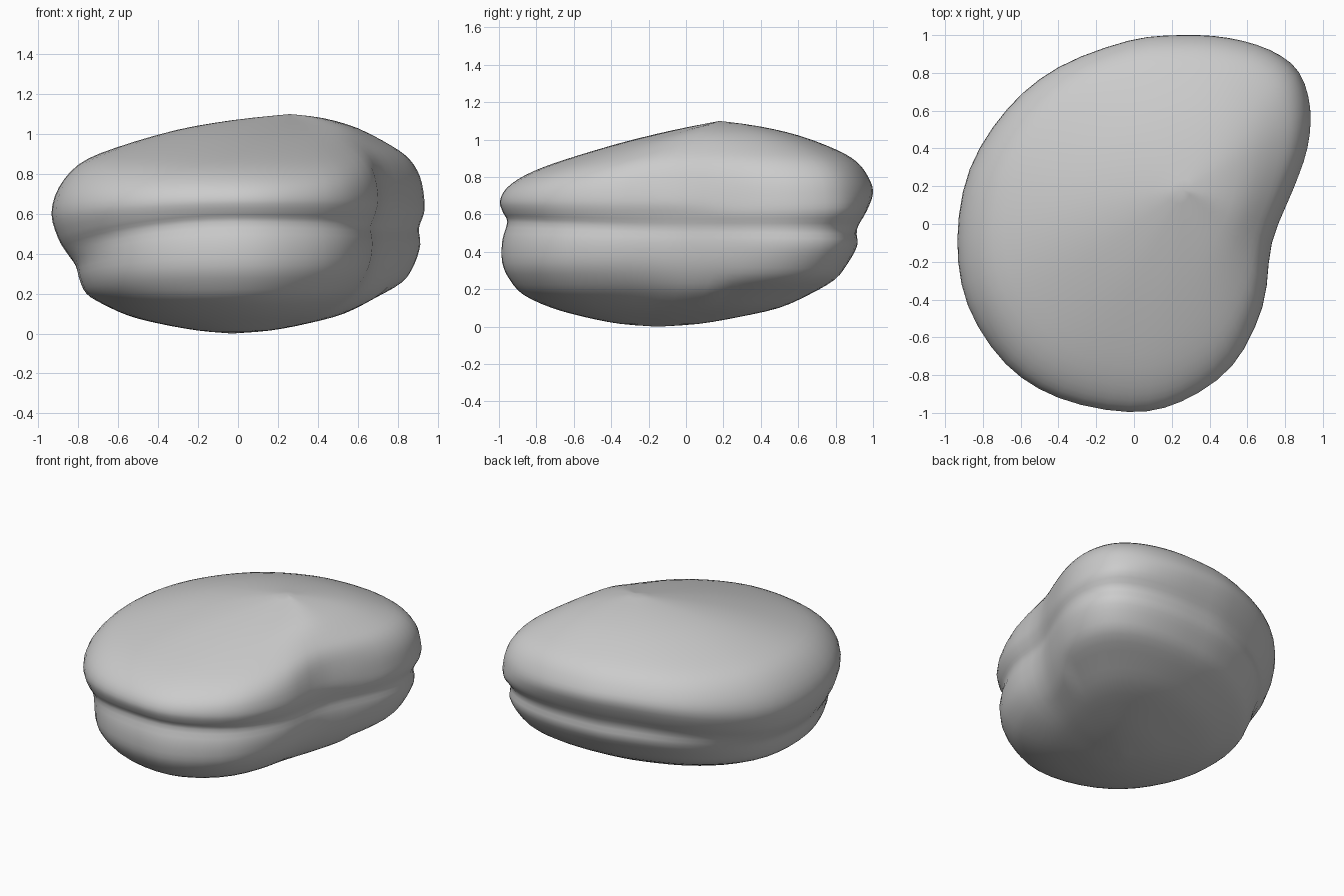
import bpy, bmesh
from mathutils import Vector

if "Cube" in bpy.data.objects:
    bpy.data.objects.remove(bpy.data.objects["Cube"])


def spline(pts, steps, closed):
    """Smooth Catmull-Rom curve through the points."""
    n, out = len(pts), []
    get = (lambda i: pts[i % n]) if closed else (lambda i: pts[max(0, min(n - 1, i))])
    for i in range(n if closed else n - 1):
        a, b, c, d = (get(i + k) for k in (-1, 0, 1, 2))
        for k in range(steps):
            t = k / steps
            out.append(0.5 * (2 * b + (c - a) * t + (2 * a - 5 * b + 4 * c - d) * t * t
                              + (3 * b - a - 3 * c + d) * t ** 3))
    if not closed:
        out.append(pts[-1])
    return out


# Plan outline, counter-clockwise, and a rounder copy used towards the poles
OUTLINE = [(0.93, 0.61), (0.87, 0.80), (0.72, 0.92), (0.50, 0.985), (0.25, 1.0), (-0.03, 0.97),
           (-0.40, 0.83), (-0.67, 0.61), (-0.87, 0.29), (-0.935, -0.08), (-0.88, -0.43),
           (-0.68, -0.74), (-0.40, -0.92), (-0.03, -0.995), (0.25, -0.94), (0.52, -0.75),
           (0.68, -0.44), (0.73, -0.10), (0.84, 0.18), (0.915, 0.40)]
outline = spline([Vector((x, y, 0)) for x, y in OUTLINE], 3, True)
N = len(outline)
rounded = [sum((outline[(i + k) % N] for k in range(-7, 8)), Vector()) / 15 * 1.1
           for i in range(N)]

# Lobes: (scale, height) in the left, right, front and back directions
TOP = [((.25, 1.07), (.25, 1.08), (.25, 1.04), (.25, 1.07)),
       ((.50, 1.02), (.50, 1.03), (.50, .97), (.50, 1.02)),
       ((.75, .93), (.75, .94), (.75, .88), (.75, .945)),
       ((.89, .85), (.89, .87), (.89, .81), (.89, .88)),
       ((.97, .73), (.97, .78), (.97, .74), (.97, .80)),
       ((1.0, .60), (1.0, .67), (1.0, .67), (1.0, .72))]
LOW = [((.965, .48), (.98, .60), (.98, .61), (.965, .62)),
       ((.925, .41), (.945, .53), (.955, .56), (.915, .52)),
       ((.875, .34), (.955, .45), (.985, .46), (.915, .43)),
       ((.855, .27), (.93, .35), (.985, .34), (.86, .33)),
       ((.82, .20), (.865, .26), (.94, .25), (.80, .25)),
       ((.74, .15), (.76, .18), (.86, .17), (.68, .17)),
       ((.60, .09), (.59, .10), (.69, .10), (.54, .10)),
       ((.43, .05), (.40, .05), (.48, .05), (.35, .05)),
       ((.20, .015), (.20, .015), (.25, .015), (.18, .015))]
TOP_POLE, LOW_POLE = Vector((0.26, 0.18, 1.1)), Vector((-0.03, -0.15, 0.0))
CORNER = Vector((0.83, 0.56, 0))


def meridian(p, soft):
    """Section from the top pole to the bottom pole through one outline point."""
    pts = [TOP_POLE]
    for pole, rings in ((TOP_POLE, TOP), (LOW_POLE, LOW)):
        flat = Vector((pole.x, pole.y, 0))
        for ring in rings:
            d = (p - flat * (1 - ring[1][0])).normalized()
            w = (max(-d.x, 0) ** 2, max(d.x, 0) ** 2, max(-d.y, 0) ** 2, max(d.y, 0) ** 2)
            s = sum(k * v[0] for k, v in zip(w, ring))
            z = sum(k * v[1] for k, v in zip(w, ring))
            q = p.lerp(soft, max(0, min(1, 2 * (0.97 - s))))
            if rings is LOW and s > 0.75:      # the lower lobe follows the jutting corner
                s += 0.035 * max(0, d.dot(CORNER)) ** 10
            q = flat.lerp(q, min(s, 1))
            pts.append(Vector((q.x, q.y, z)))
    return spline(pts + [LOW_POLE], 3, False)


# Grooved pebble: meridians stitched into one closed skin
bm = bmesh.new()
top, low = bm.verts.new(TOP_POLE), bm.verts.new(LOW_POLE)
cols = [[bm.verts.new(q) for q in meridian(p, r)[1:-1]] for p, r in zip(outline, rounded)]
for i, a in enumerate(cols):
    b = cols[(i + 1) % N]
    bm.faces.new((top, a[0], b[0]))
    bm.faces.new((low, b[-1], a[-1]))
    for j in range(len(a) - 1):
        bm.faces.new((a[j], a[j + 1], b[j + 1], b[j]))
bmesh.ops.recalc_face_normals(bm, faces=bm.faces)
for f in bm.faces:
    f.smooth = True
mesh = bpy.data.meshes.new("grooved_pebble")
bm.to_mesh(mesh)
bm.free()
bpy.context.collection.objects.link(bpy.data.objects.new("grooved_pebble", mesh))
